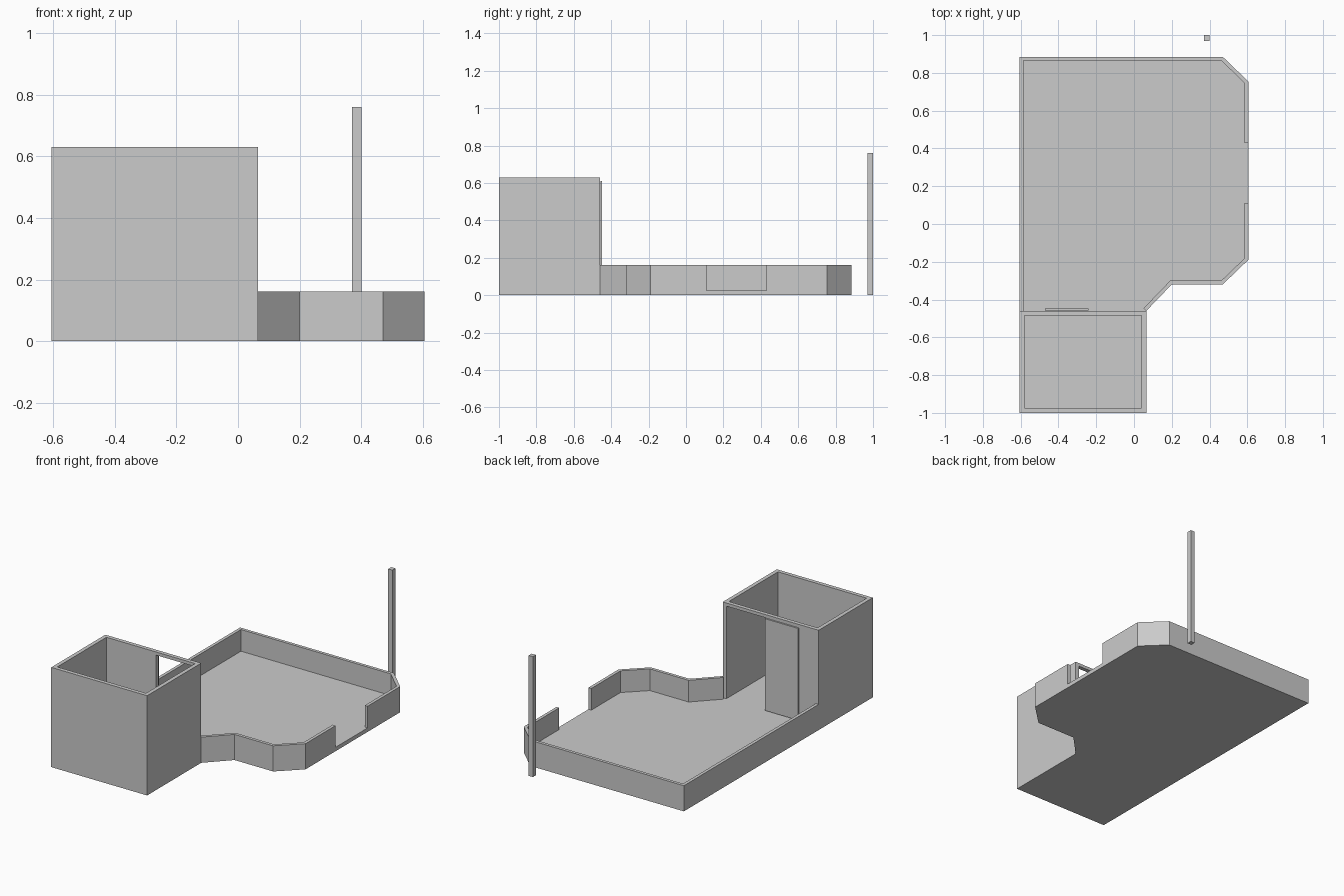
import bpy
import bmesh
from mathutils import Vector

cube = bpy.data.objects.get("Cube")
if cube:
    bpy.data.objects.remove(cube, do_unlink=True)

# Single plain material
grey = bpy.data.materials.new("plain_grey")
grey.use_nodes = True
colour = (0.6, 0.6, 0.6, 1)
grey.diffuse_color = colour
grey.node_tree.nodes["Principled BSDF"].inputs["Base Color"].default_value = colour


def prism(name, outline, z0, z1):
    """Extrude a flat outline from z0 up to z1."""
    bm = bmesh.new()
    base = bm.faces.new([bm.verts.new((x, y, z0)) for x, y in outline])
    top = bmesh.ops.extrude_face_region(bm, geom=[base])["geom"]
    verts = [v for v in top if isinstance(v, bmesh.types.BMVert)]
    bmesh.ops.translate(bm, vec=(0, 0, z1 - z0), verts=verts)
    bmesh.ops.recalc_face_normals(bm, faces=bm.faces)
    mesh = bpy.data.meshes.new(name)
    bm.to_mesh(mesh)
    bm.free()
    mesh.materials.append(grey)
    obj = bpy.data.objects.new(name, mesh)
    bpy.context.collection.objects.link(obj)
    return obj


def box(name, x0, x1, y0, y1, z0, z1):
    return prism(name, [(x0, y0), (x1, y0), (x1, y1), (x0, y1)], z0, z1)


def wall(name, path, thick, z0, z1):
    """Mitred wall whose outer face follows a counter-clockwise path."""
    pts = [Vector(p) for p in path]
    normals = []
    for a, b in zip(pts, pts[1:]):
        d = (b - a).normalized()
        normals.append(Vector((-d.y, d.x)))
    inner = []
    for i, p in enumerate(pts):
        n0 = normals[max(i - 1, 0)]
        n1 = normals[min(i, len(normals) - 1)]
        inner.append(p + (n0 + n1) * thick / (1 + n0.dot(n1)))
    return prism(name, pts + inner[::-1], z0, z1)


LEFT, RIGHT = -0.605, 0.605
FRONT, BACK = -1.0, 0.885
TOWER_X, TOWER_Y = 0.065, -0.46
FLOOR, PARAPET, TOWER_TOP = 0.025, 0.162, 0.63
T = 0.025

# Yard outline on either side of the gate
before_gate = [(TOWER_X, TOWER_Y), (0.2, -0.32), (0.47, -0.32), (RIGHT, -0.19)]
after_gate = [(RIGHT, 0.755), (0.47, BACK), (LEFT, BACK)]

# Floor slab under the yard and the tower
prism("floor", [(LEFT, FRONT), (TOWER_X, FRONT)] + before_gate + after_gate, 0, FLOOR)

# Low yard walls with the gate gap between them
wall("yard_wall_front", before_gate + [(RIGHT, 0.11)], 0.02, FLOOR, PARAPET)
wall("yard_wall_back", [(RIGHT, 0.43)] + after_gate + [(LEFT, TOWER_Y)],
     0.02, FLOOR, PARAPET)

# Open-topped tower: three walls, then a back wall with a doorway
wall("tower_walls", [(LEFT, TOWER_Y), (LEFT, FRONT), (TOWER_X, FRONT),
                     (TOWER_X, TOWER_Y)], T, FLOOR, TOWER_TOP)
inner_left, inner_right, door_x = LEFT + T, TOWER_X - T, -0.235
box("tower_back_wall", inner_left, door_x, TOWER_Y - T, TOWER_Y, FLOOR, TOWER_TOP)
box("door_lintel", door_x, inner_right, TOWER_Y - T, TOWER_Y, 0.61, TOWER_TOP)

# Sliding door parked beside the doorway
box("sliding_door", -0.47, -0.24, TOWER_Y + 0.002, TOWER_Y + 0.012, 0.03, 0.61)

# Free-standing post behind the yard
box("post", 0.37, 0.4, 0.97, 1.0, 0, 0.76)
